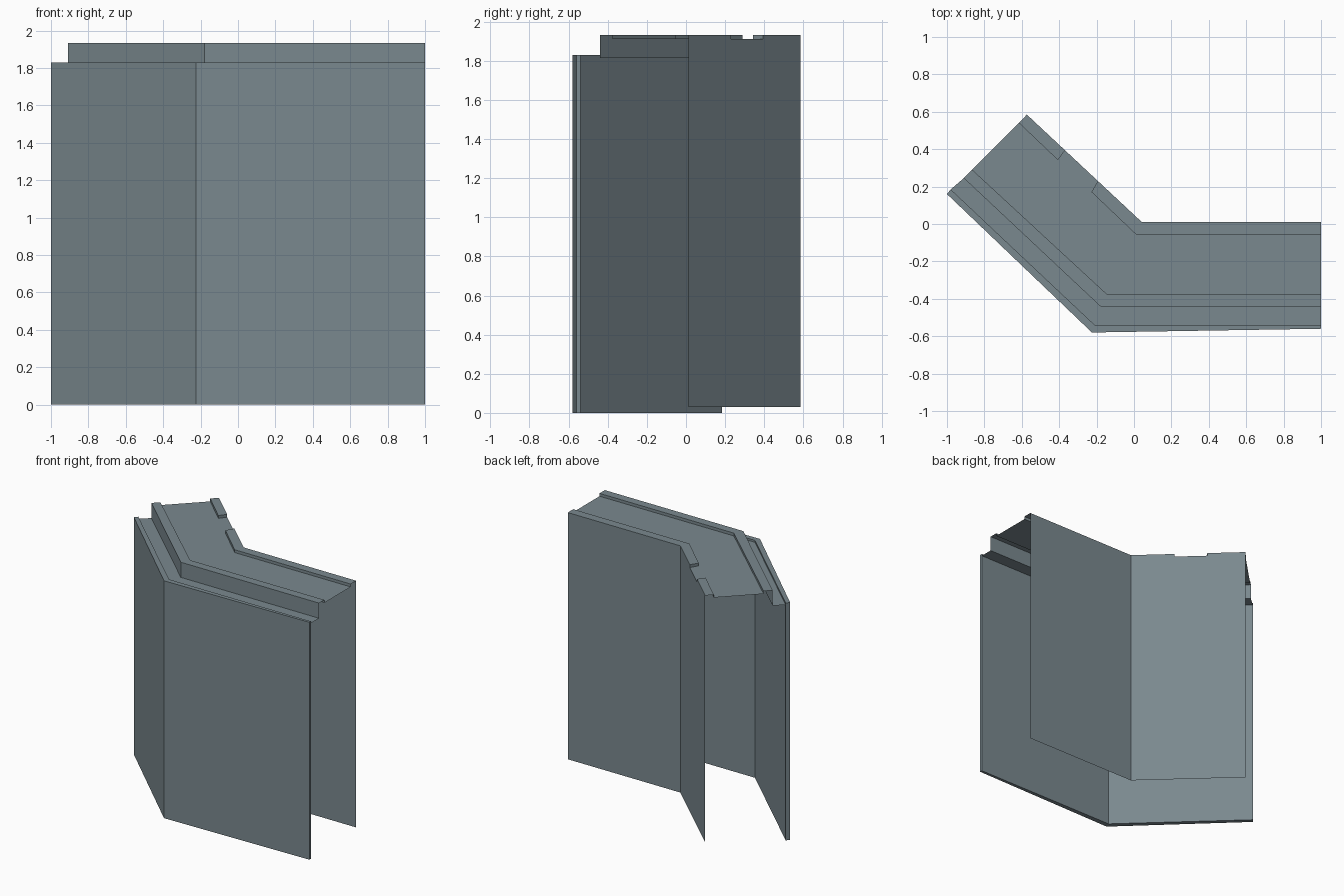
import bpy
import bmesh
from mathutils import Vector

cube = bpy.data.objects.get("Cube")
if cube:
    bpy.data.objects.remove(cube, do_unlink=True)

# Single painted metal colour
paint = bpy.data.materials.new("blue grey paint")
paint.use_nodes = True
colour = (0.195, 0.25, 0.275, 1)
paint.diffuse_color = colour
paint.node_tree.nodes["Principled BSDF"].inputs["Base Color"].default_value = colour

# Plan lines, each left end -> bend -> right end
FRONT = [(-1, 0.16), (-0.225, -0.58), (1, -0.56)]
FRONT_IN = [(-0.98, 0.185), (-0.21, -0.54), (1, -0.54)]
RISER = [(-0.91, 0.245), (-0.18, -0.44), (1, -0.44)]
RIB_IN = [(-0.865, 0.29), (-0.145, -0.375), (1, -0.375)]
RIM_IN = [(-0.615, 0.54), (0.01, -0.055), (1, -0.055)]
BACK = [(-0.573, 0.585), (0.04, 0.012), (1, 0.012)]

# Heights
LEDGE, LIP, DECK, TOP = 1.815, 1.83, 1.91, 1.932
BACK_BASE = 0.03
GAP = (0.333, 0.62)


def sweep(name, rows, closed=False, caps=()):
    """Skin neighbouring (path, height) rows, with optional end caps."""
    bm = bmesh.new()
    grid = [[bm.verts.new((x, y, z)) for x, y in path] for path, z in rows]
    pairs = list(zip(grid, grid[1:]))
    if closed:
        pairs.append((grid[-1], grid[0]))
    for a, b in pairs:
        for k in range(len(a) - 1):
            bm.faces.new((a[k], a[k + 1], b[k + 1], b[k]))
    for end in caps:
        loop = [row[end] for row in grid]
        bm.faces.new(loop if end else loop[::-1])
    bm.normal_update()
    mesh = bpy.data.meshes.new(name)
    bm.to_mesh(mesh)
    bm.free()
    mesh.materials.append(paint)
    obj = bpy.data.objects.new(name, mesh)
    bpy.context.collection.objects.link(obj)
    return obj


def along(path, t):
    """Point on the angled left wing of a plan line."""
    return tuple(Vector(path[0]).lerp(Vector(path[1]), t))


# Thick front panel with its raised lip
sweep("front_panel", [(FRONT, 0), (FRONT, LIP), (FRONT_IN, LIP), (FRONT_IN, 0)],
      closed=True, caps=(0, -1))

# Ledge, riser, rib and recessed deck
sweep("stepped_top", [(FRONT_IN, LEDGE), (RISER, LEDGE), (RISER, TOP),
                      (RIB_IN, TOP), (RIB_IN, DECK), (RIM_IN, DECK)])

# Thin back panel
sweep("back_panel", [(BACK, DECK), (BACK, BACK_BASE)])


# Back rim in two runs, leaving a notch in the left wing
def rim(name, cut, caps):
    inner, outer = cut(RIM_IN), cut(BACK)
    sweep(name, [(inner, DECK), (inner, TOP), (outer, TOP), (outer, DECK)], caps=caps)


rim("back_rim_short", lambda p: [p[0], along(p, GAP[0])], (-1,))
rim("back_rim_long", lambda p: [along(p, GAP[1]), p[1], p[2]], (0,))
notch = [[along(p, t) for t in GAP] for p in (RIM_IN, BACK)]
sweep("rim_notch_floor", [(path, DECK) for path in notch])
